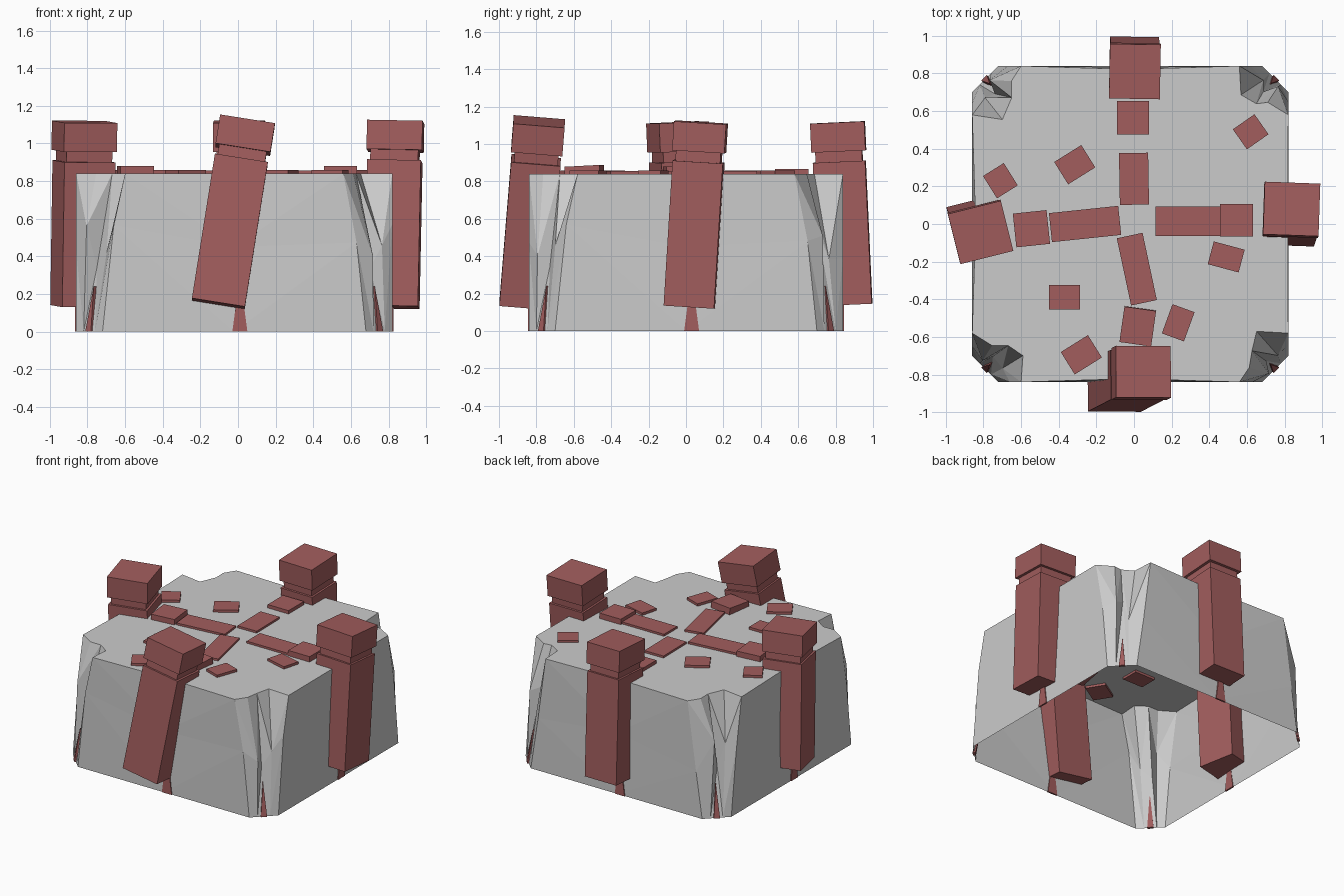
import bpy, bmesh, random
from math import radians, pi
from mathutils import Matrix, Vector

if "Cube" in bpy.data.objects:
    bpy.data.objects.remove(bpy.data.objects["Cube"])

random.seed(4)
red = bpy.data.materials.new("red_stone")
red.diffuse_color = (0.36, 0.11, 0.11, 1)
red.use_nodes = True
red.node_tree.nodes["Principled BSDF"].inputs["Base Color"].default_value = red.diffuse_color


def finish(bm, name, mat=None, recalc=True):
    if recalc:
        bmesh.ops.recalc_face_normals(bm, faces=bm.faces)
    me = bpy.data.meshes.new(name)
    bm.to_mesh(me)
    bm.free()
    ob = bpy.data.objects.new(name, me)
    bpy.context.collection.objects.link(ob)
    if mat:
        me.materials.append(mat)
    return ob


def add_box(bm, w, d, z0, z1, m=Matrix()):
    m = m @ Matrix.Translation((0, 0, (z0 + z1) / 2)) @ Matrix.Diagonal((w, d, z1 - z0, 1))
    return bmesh.ops.create_cube(bm, size=1, matrix=m)["verts"]


# Rock: open-bottomed shell, each corner chipped by (inset x, inset y) pairs
HX, HY, OX, TOP = 0.84, 0.84, -0.02, 0.84
levels = [
    (0.0, [(.14, 0), (.10, .04), (.07, .07), (.04, .10), (0, .14)]),
    (0.45, [(.19, 0), (.10, .06), (.13, .13), (.06, .15), (0, .20)]),
    (TOP, [(.26, 0), (.19, .09), (.20, .18), (.15, .27), (0, .26)]),
]
bm = bmesh.new()
rings = []
for li, (z, chips) in enumerate(levels):
    ring = []
    for k in range(4):
        rot = Matrix.Rotation(k * pi / 2, 3, 'Z')
        for i, (a, b) in enumerate(chips):
            j = 0.02 if 0 < i < 4 and li else 0
            p = rot @ Vector((HX - a + random.uniform(-j, j), -HY + b + random.uniform(-j, j), 0))
            dz = random.uniform(-.12, .12) if li == 1 else 0
            ring.append(bm.verts.new((p.x + OX, p.y, z + dz)))
        # slightly dented middle of the following side
        dent = random.uniform(0.0, 0.02) if li else 0
        p = rot @ Vector((HX - dent, 0, 0))
        ring.append(bm.verts.new((p.x + OX, p.y, z)))
    rings.append(ring)
n = len(rings[0])
for lo, hi in zip(rings, rings[1:]):
    for i in range(n):
        a, b, c, d = lo[i], lo[(i + 1) % n], hi[(i + 1) % n], hi[i]
        if i % 2:
            bm.faces.new((a, b, c))
            bm.faces.new((a, c, d))
        else:
            bm.faces.new((a, b, d))
            bm.faces.new((b, c, d))
bm.faces.new(rings[-1])
finish(bm, "rock_block", recalc=False)

# Red cracks: thin wedges rising from the foot of sides and corners
bm = bmesh.new()


def crack(base, apex, side, out):
    base, apex, side, out = map(Vector, (base, apex, side, out))
    tri = [base - side, base + side, apex]
    f = [bm.verts.new(p + out) for p in tri]
    r = [bm.verts.new(p - out) for p in tri]
    bm.faces.new(f)
    bm.faces.new(r[::-1])
    for i in range(3):
        bm.faces.new((f[i], r[i], r[(i + 1) % 3], f[(i + 1) % 3]))


for k in range(4):
    rot = Matrix.Translation((OX, 0, 0)) @ Matrix.Rotation(k * pi / 2, 4, 'Z')
    before = set(bm.verts)
    crack((.03, -HY, 0), (.03, -HY, .3), (.04, 0, 0), (0, -.006, 0))
    c, d = HX - .07, HX - .10
    crack((c, -c, 0), (d, -d, .24), (.015, .015, 0), (.007, -.007, 0))
    bmesh.ops.transform(bm, matrix=rot, verts=[v for v in bm.verts if v not in before])
finish(bm, "wall_cracks", red)


# Leaning pillars: shaft, recessed neck, cap
def pillar(name, bottom, top, yaw, w=0.28, d=0.28):
    bottom, top = Vector(bottom), Vector(top)
    axis = top - bottom
    L = axis.length
    lean = Vector((0, 0, 1)).rotation_difference(axis).to_matrix().to_4x4()
    m = Matrix.Translation(bottom) @ lean @ Matrix.Rotation(radians(yaw), 4, 'Z')
    bm = bmesh.new()
    add_box(bm, w, d, 0, L - .21, m)
    add_box(bm, w - .03, d - .03, L - .215, L - .145, m)
    add_box(bm, w + .01, d + .01, L - .155, L, m)
    finish(bm, name, red)


pillar("front_pillar", (-.105, -.865, .145), (.05, -.785, 1.12), 0, .285, .265)
pillar("back_pillar", (0, .855, .14), (.005, .81, 1.115), -1, .26, .28)
pillar("right_pillar", (.818, .02, .13), (.838, .08, 1.115), -2, .285, .27)
pillar("left_pillar", (-.83, -.005, .135), (-.815, -.045, 1.115), 14, .28, .265)


# Paving: (x, y, width, depth, yaw, top z, thickness, tilt)
def slab(name, x, y, w, d, yaw, top, thick, tilt=0):
    m = Matrix.Translation((x, y, top)) @ Matrix.Rotation(radians(yaw), 4, 'Z') \
        @ Matrix.Rotation(radians(tilt), 4, 'X')
    bm = bmesh.new()
    add_box(bm, w, d, -thick, 0, m)
    finish(bm, name, red)


thick_blocks = [
    (-.545, -.025, .18, .18, 6, .88), (.545, .02, .175, .175, 0, .88),
    (-.005, .565, .17, .18, 0, .865), (.02, -.545, .17, .19, -8, .883, .11, 3),
]
for i, b in enumerate(thick_blocks):
    slab(f"end_block_{i + 1}", *(b if len(b) > 6 else b + (.11,)))

long_slabs = [(-.26, 0, .37, .155, 6), (.29, .015, .35, .155, 0),
              (0, .24, .155, .275, 1), (.015, -.24, .14, .365, 12)]
for i, s in enumerate(long_slabs):
    slab(f"path_slab_{i + 1}", *s, .855, .035)

chips = [(-.71, .23, .13, .14, 32), (-.315, .315, .17, .14, 32), (.62, .49, .14, .13, 35),
         (.49, -.175, .17, .125, -15), (-.37, -.39, .165, .13, 0),
         (-.28, -.695, .17, .14, 32), (.235, -.525, .125, .165, -20)]
for i, s in enumerate(chips):
    slab(f"loose_stone_{i + 1}", *s, .858, .035)
